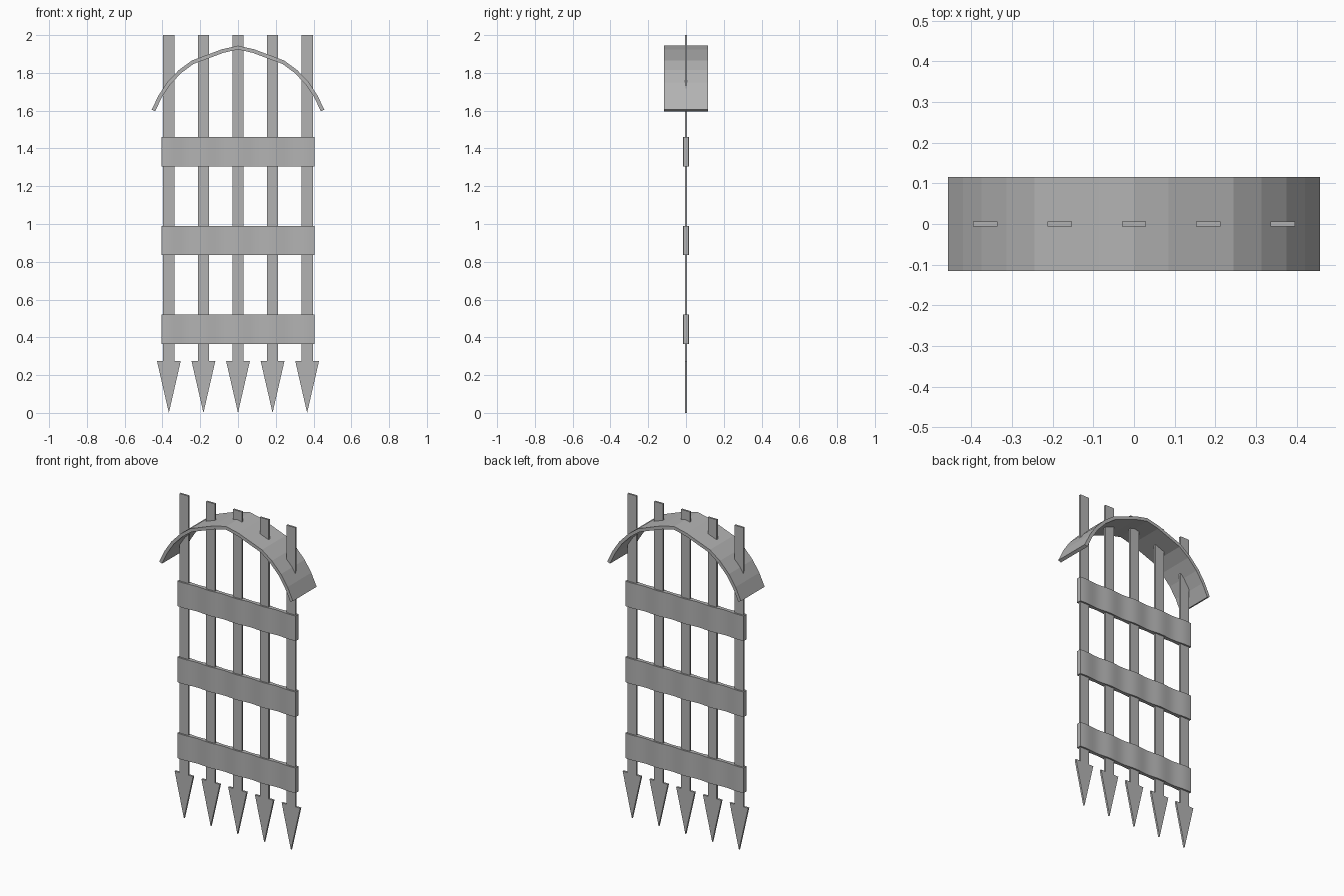
import bpy, math
from mathutils import Vector

if "Cube" in bpy.data.objects:
    bpy.data.objects.remove(bpy.data.objects["Cube"])

grey = bpy.data.materials.new("iron_grey")
grey.diffuse_color = (0.45, 0.45, 0.45, 1)
grey.use_nodes = True
grey.node_tree.nodes["Principled BSDF"].inputs["Base Color"].default_value = grey.diffuse_color

BAR_X = [-0.366, -0.183, 0.0, 0.183, 0.366]


def prism(name, outline, depth, axis):
    """Extrude a closed 2D outline symmetrically along y or z ('y' uses x,z; 'z' uses x,y)."""
    n = len(outline)
    lo, hi = depth
    def place(p, d):
        return (p[0], d, p[1]) if axis == 'y' else (p[0], p[1], d)
    verts = [place(p, d) for d in (lo, hi) for p in outline]
    faces = [tuple(range(n)), tuple(range(2 * n - 1, n - 1, -1))]
    faces += [(i, i + n, (i + 1) % n + n, (i + 1) % n) for i in range(n)]
    if axis == 'z':
        faces = [f[::-1] for f in faces]
    mesh = bpy.data.meshes.new(name)
    mesh.from_pydata(verts, [], faces)
    mesh.materials.append(grey)
    obj = bpy.data.objects.new(name, mesh)
    bpy.context.collection.objects.link(obj)
    return obj


def smooth(obj, degrees=30):
    bpy.ops.object.select_all(action='DESELECT')
    obj.select_set(True)
    bpy.context.view_layer.objects.active = obj
    bpy.ops.object.shade_smooth_by_angle(angle=math.radians(degrees))


# Upright bars, each ending in an arrow-shaped spike
for i, x in enumerate(BAR_X):
    w, head = 0.03, 0.063
    outline = [(x, 0.0), (x + head, 0.275), (x + w, 0.275), (x + w, 2.0),
               (x - w, 2.0), (x - w, 0.275), (x - head, 0.275)]
    prism(f"spiked_bar_{i + 1}", outline, (-0.006, 0.006), 'y')

# Cross bands, swelling slightly where they wrap each bar
STEPS = 44
HALF = 0.405
xs = [-HALF + 2 * HALF * k / STEPS for k in range(STEPS + 1)]
swell = [0.0135 + 0.0035 * math.cos(2 * math.pi * x / 0.183) for x in xs]
band = [(x, -t) for x, t in zip(xs, swell)]
band += [(x, t) for x, t in zip(reversed(xs), reversed(swell))]
for i, (z0, z1) in enumerate([(0.365, 0.52), (0.835, 0.99), (1.305, 1.46)]):
    smooth(prism(f"cross_band_{i + 1}", band, (z0, z1), 'z'))

# Arched hood: faceted strip, mirrored half profile offset inwards
half = [(0.457, 1.605), (0.42, 1.682), (0.375, 1.75), (0.313, 1.815),
        (0.245, 1.865), (0.085, 1.925)]
outer = [Vector(p) for p in half + [(0, 1.944)] + [(-x, z) for x, z in reversed(half)]]
inner = []
for i, p in enumerate(outer):
    t = (outer[min(i + 1, len(outer) - 1)] - outer[max(i - 1, 0)]).normalized()
    inner.append(p + Vector((-t.y, t.x)) * 0.02)
prism("arched_hood", [tuple(p) for p in inner + outer[::-1]], (-0.116, 0.116), 'y')

# Consistent outward normals
for obj in bpy.context.scene.objects:
    bpy.ops.object.select_all(action='DESELECT')
    obj.select_set(True)
    bpy.context.view_layer.objects.active = obj
    bpy.ops.object.mode_set(mode='EDIT')
    bpy.ops.mesh.select_all(action='SELECT')
    bpy.ops.mesh.normals_make_consistent(inside=False)
    bpy.ops.object.mode_set(mode='OBJECT')
